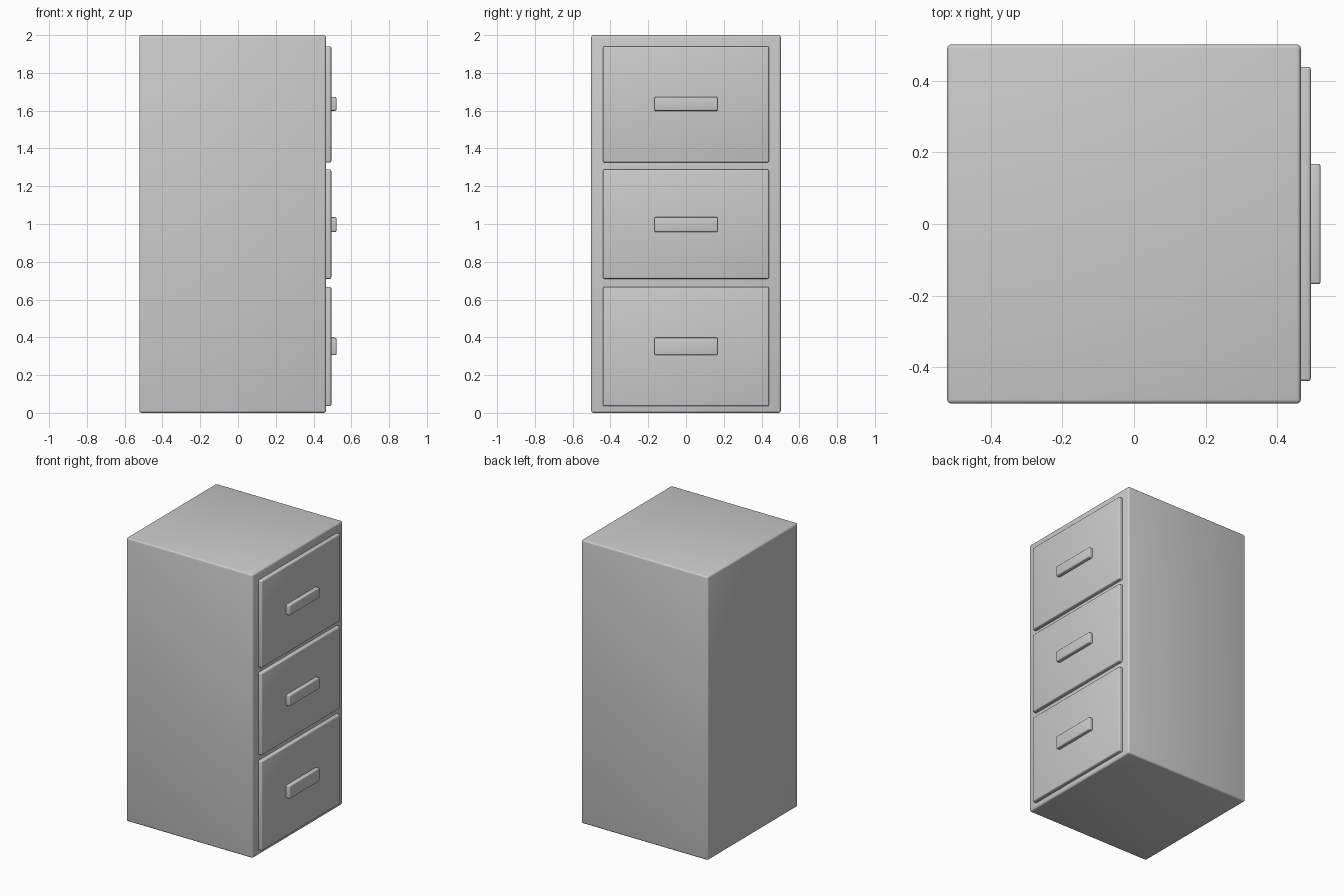
import bpy

if "Cube" in bpy.data.objects:
    bpy.data.objects.remove(bpy.data.objects["Cube"])


def rounded_box(name, x, y, z, bevel):
    """Box from (min, max) ranges with softly rounded edges."""
    bpy.ops.mesh.primitive_cube_add(size=1, location=(sum(x) / 2, sum(y) / 2, sum(z) / 2))
    obj = bpy.context.object
    obj.name = name
    obj.scale = (x[1] - x[0], y[1] - y[0], z[1] - z[0])
    bpy.ops.object.transform_apply(location=False, rotation=False, scale=True)
    mod = obj.modifiers.new("Soft edges", "BEVEL")
    mod.width = bevel
    mod.segments = 3
    bpy.ops.object.shade_smooth()
    return obj


BODY_FRONT = 0.466
DRAWER_FRONT = 0.494
HANDLE_FRONT = 0.521

# Cabinet body
rounded_box("cabinet_body", (-0.522, BODY_FRONT), (-0.502, 0.502), (0, 2), 0.012)

# Drawer fronts with bar handles: (name, drawer z range, handle z range)
drawers = [
    ("bottom", (0.036, 0.667), (0.306, 0.398)),
    ("middle", (0.710, 1.288), (0.958, 1.036)),
    ("top", (1.326, 1.940), (1.599, 1.672)),
]
for name, drawer_z, handle_z in drawers:
    rounded_box(name + "_drawer", (BODY_FRONT - 0.012, DRAWER_FRONT),
                (-0.439, 0.439), drawer_z, 0.008)
    rounded_box(name + "_handle", (DRAWER_FRONT - 0.012, HANDLE_FRONT),
                (-0.168, 0.168), handle_z, 0.007)
